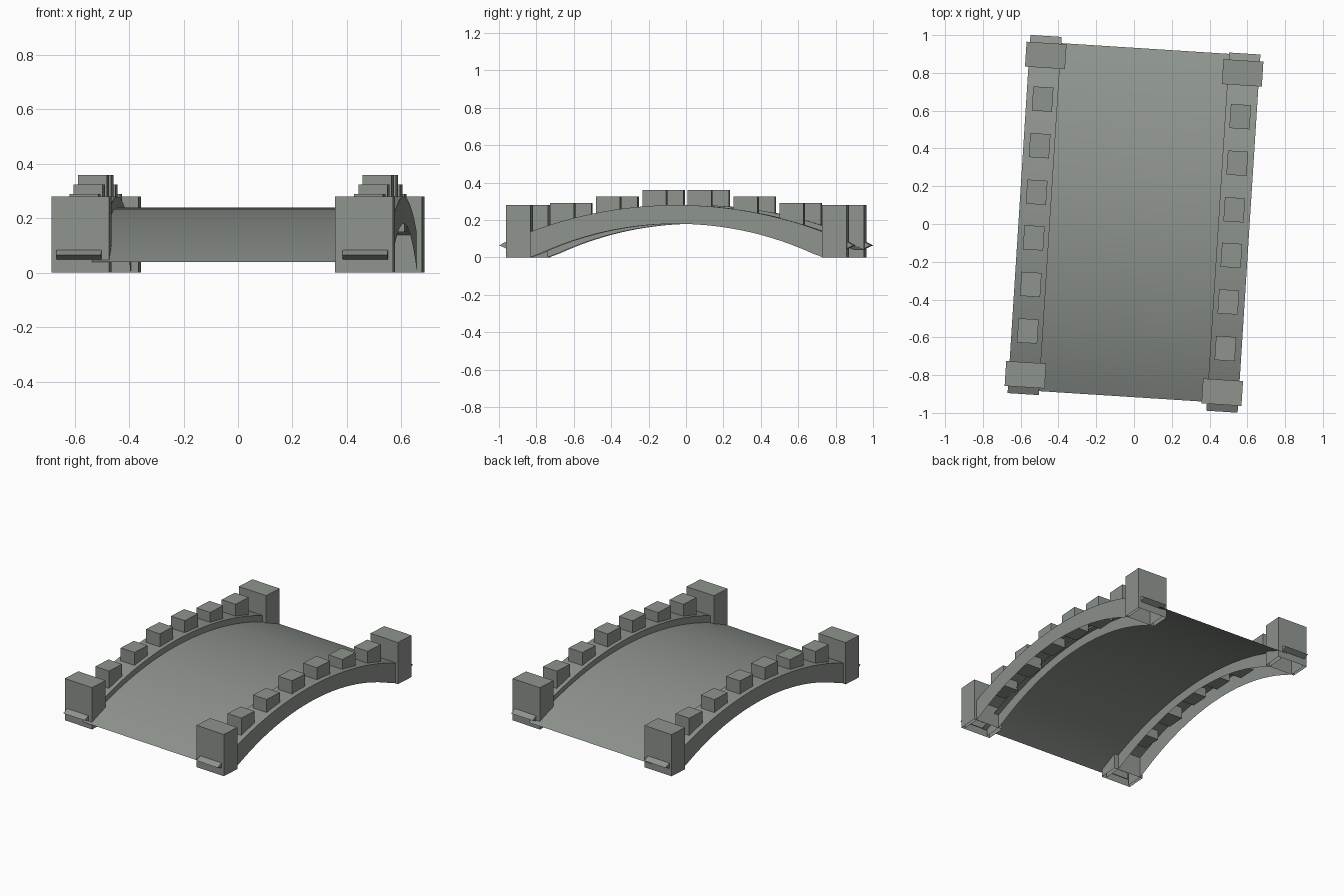
import bpy, bmesh, math
from mathutils import Matrix

cube = bpy.data.objects.get("Cube")
if cube:
    bpy.data.objects.remove(cube, do_unlink=True)

stone = bpy.data.materials.new("grey_stone")
stone.use_nodes = True
colour = (0.27, 0.295, 0.27, 1)
stone.diffuse_color = colour
stone.node_tree.nodes["Principled BSDF"].inputs["Base Color"].default_value = colour

TURN = Matrix.Rotation(math.radians(-3.65), 4, 'Z')   # bridge stands slightly turned
ARC = 2.23                                            # radius of deck and rail tops
RAIL_X, RAIL_HALF = 0.528, 0.083
SEGMENTS = 32


def finish(name, bm, smooth=False):
    bm.transform(TURN)
    mesh = bpy.data.meshes.new(name)
    bm.to_mesh(mesh)
    bm.free()
    mesh.materials.append(stone)
    obj = bpy.data.objects.new(name, mesh)
    bpy.context.collection.objects.link(obj)
    if smooth:
        bpy.ops.object.select_all(action='DESELECT')
        obj.select_set(True)
        bpy.context.view_layer.objects.active = obj
        bpy.ops.object.shade_smooth_by_angle(angle=math.radians(30))


def arch(y, crown, radius):
    return crown - radius + math.sqrt(radius * radius - y * y)


def loft(name, section, half, shift):
    """Sweep an open cross-section along the bridge; section(y) gives (x, z) pairs."""
    bm = bmesh.new()
    previous = None
    for i in range(SEGMENTS + 1):
        y = -half + 2 * half * i / SEGMENTS
        row = [bm.verts.new((x, y + shift, z)) for x, z in section(y)]
        if previous:
            for a, b, c, d in zip(previous, previous[1:], row[1:], row):
                bm.faces.new((a, b, c, d))
        previous = row
    finish(name, bm, True)


def block(name, centre, size, open_base=False):
    bm = bmesh.new()
    bmesh.ops.create_cube(bm, size=1)
    bmesh.ops.scale(bm, vec=size, verts=bm.verts)
    bmesh.ops.translate(bm, vec=centre, verts=bm.verts)
    if open_base:
        bm.normal_update()
        base = [f for f in bm.faces if f.normal.z < -0.5]
        bmesh.ops.delete(bm, geom=base, context='FACES_ONLY')
    finish(name, bm)


def ledge(name, x, y, direction):
    """Small pointed ledge on the end of a post."""
    bm = bmesh.new()
    outline = [(0, 0.045), (0.045, 0.065), (0, 0.088)]
    rows = [[bm.verts.new((x + s * RAIL_HALF, y + direction * d, z)) for d, z in outline]
            for s in (-1, 1)]
    for row in rows:
        bm.faces.new(row)
    for i in range(3):
        j = (i + 1) % 3
        bm.faces.new((rows[0][i], rows[0][j], rows[1][j], rows[1][i]))
    bmesh.ops.recalc_face_normals(bm, faces=bm.faces)
    finish(name, bm)


# Curved deck sheet
loft("deck", lambda y: [(-0.48, arch(y, 0.24, ARC)), (0.48, arch(y, 0.24, ARC))], 0.923, 0.008)

for side, x, shift in (("left", RAIL_X, -0.012), ("right", -RAIL_X, 0.014)):
    # Hollow arched rail, open underneath
    def rail_section(y, x=x):
        top = arch(y, 0.28, ARC)
        low = max(0, arch(y, 0.18, 1.757))
        a, b = x - RAIL_HALF, x + RAIL_HALF
        return [(a, low), (a, top), (b, top), (b, low)]
    loft(side + "_rail", rail_section, 0.9, shift)

    for end, direction in (("front", -1), ("back", 1)):
        # End post with its ledge
        post_x = math.copysign(0.523, x)
        block(f"{side}_{end}_post", (post_x, direction * 0.847 + shift, 0.14),
              (0.212, 0.132, 0.28), True)
        ledge(f"{side}_{end}_ledge", x, direction * 0.905 + shift, direction)

        # Battlement blocks stepping down from the crown
        for i in range(3):
            y = direction * (0.121 + 0.247 * i) + shift
            block(f"{side}_{end}_battlement_{i + 1}", (math.copysign(0.525, x), y, 0.29 - 0.035 * i),
                  (0.107, 0.128, 0.14))
